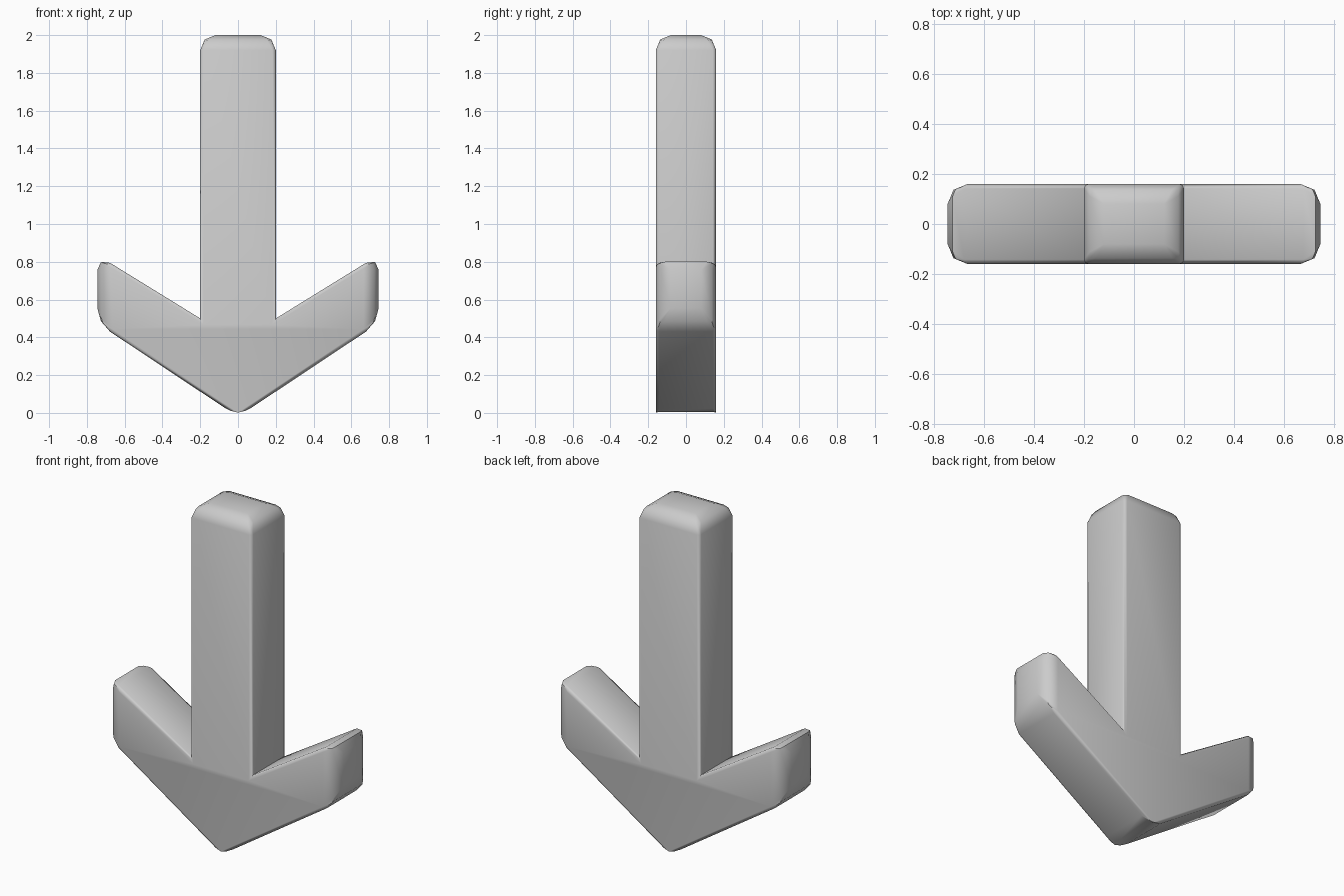
import bpy
import bmesh

if "Cube" in bpy.data.objects:
    bpy.data.objects.remove(bpy.data.objects["Cube"])

DEPTH = 0.16      # half thickness in y
BEVEL = 0.08      # wide bevel on the ends and the point
SLIM = 0.018      # slim bevel on the long edges

# Half outline (x, z) from the bottom point to the top, then mirrored
half = [(0.0, -0.02), (0.745, 0.475), (0.745, 0.836), (0.2, 0.5), (0.2, 2.0)]
outline = half + [(-x, z) for x, z in reversed(half[1:])]

# Solid arrow by extruding the outline through y
bm = bmesh.new()
face = bm.faces.new([bm.verts.new((x, -DEPTH, z)) for x, z in outline])
ext = bmesh.ops.extrude_face_region(bm, geom=[face])
moved = [g for g in ext["geom"] if isinstance(g, bmesh.types.BMVert)]
bmesh.ops.translate(bm, verts=moved, vec=(0, 2 * DEPTH, 0))
bmesh.ops.recalc_face_normals(bm, faces=bm.faces)

# Bevel weights: wide round the stem top, arm ends and point, slim elsewhere
weight = bm.edges.layers.float.new("bevel_weight_edge")
for e in bm.edges:
    a, b = e.verts[0].co, e.verts[1].co
    across = abs(a.y - b.y) > 0.1
    inner = abs(abs(a.x) - 0.2) < 0.01 and abs(a.z - 0.5) < 0.01
    top_end = a.z > 1.9 and b.z > 1.9
    arm_end = abs(a.x) > 0.7 and abs(b.x) > 0.7
    if across and inner:
        e[weight] = 0.0
    elif across or top_end or arm_end:
        e[weight] = 1.0
    else:
        e[weight] = SLIM / BEVEL

mesh = bpy.data.meshes.new("down_arrow")
bm.to_mesh(mesh)
bm.free()
arrow = bpy.data.objects.new("down_arrow", mesh)
bpy.context.collection.objects.link(arrow)

# Rounded edges
mod = arrow.modifiers.new("rounded_edges", "BEVEL")
mod.limit_method = "WEIGHT"
mod.width = BEVEL
mod.segments = 2

# Smooth shading, keeping the inner corners sharp
bpy.context.view_layer.objects.active = arrow
arrow.select_set(True)
bpy.ops.object.modifier_apply(modifier=mod.name)
bpy.ops.object.shade_smooth_by_angle(angle=0.9)
